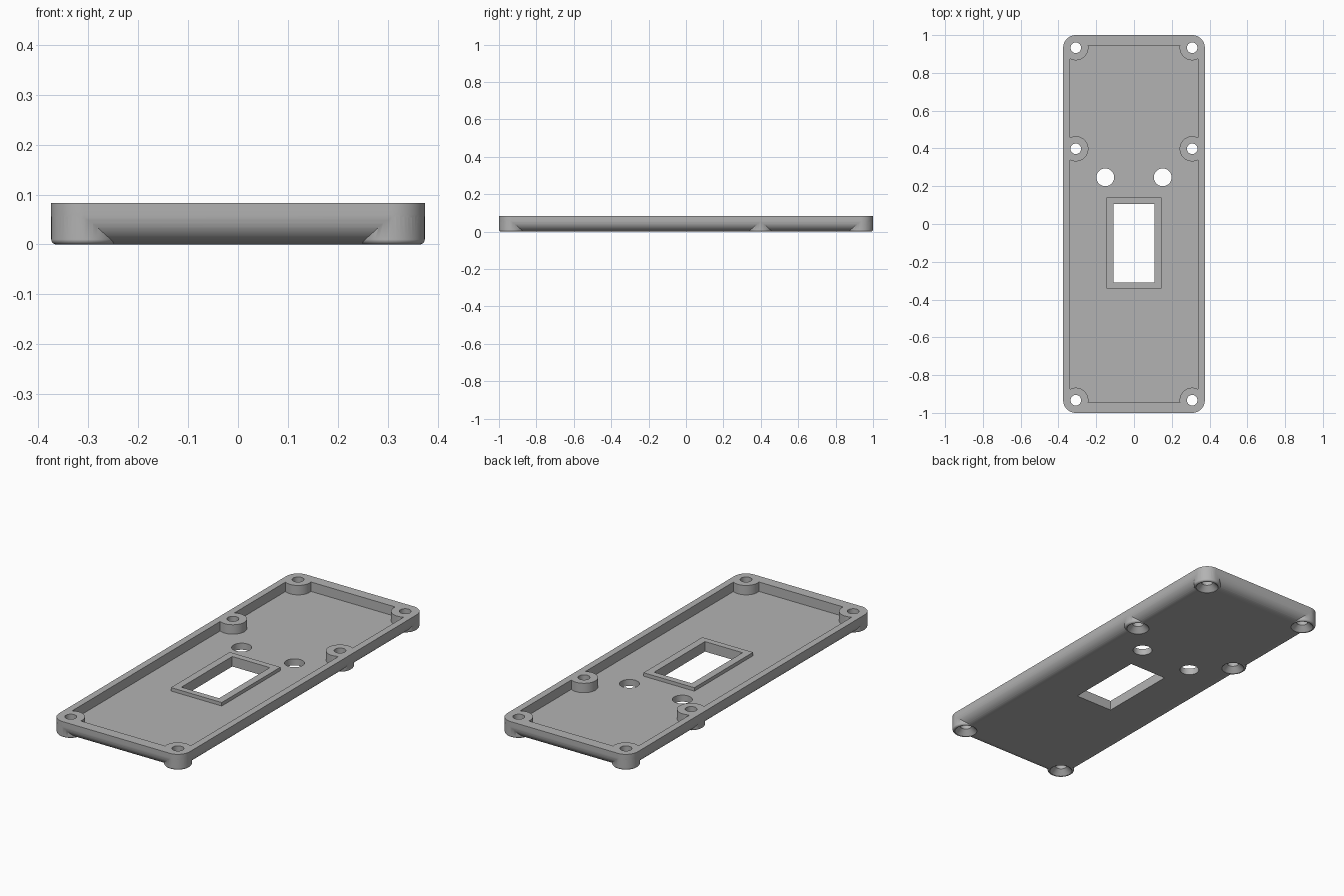
import bpy
import bmesh
import math

if "Cube" in bpy.data.objects:
    bpy.data.objects.remove(bpy.data.objects["Cube"], do_unlink=True)

HALF_X, HALF_Y, HEIGHT = 0.375, 1.0, 0.083
FLOOR = 0.034
CORNER = 0.067
FILLET = 0.06
SEGMENTS = 48

grey = bpy.data.materials.new("plain grey")
grey.use_nodes = True
colour = (0.45, 0.45, 0.45, 1)
grey.diffuse_color = colour
grey.node_tree.nodes["Principled BSDF"].inputs["Base Color"].default_value = colour


def loft(name, rings):
    """Solid through a stack of equal-length rings, capped at both ends."""
    bm = bmesh.new()
    loops = [[bm.verts.new(p) for p in ring] for ring in rings]
    n = len(loops[0])
    for a, b in zip(loops, loops[1:]):
        for i in range(n):
            j = (i + 1) % n
            bm.faces.new((a[i], a[j], b[j], b[i]))
    bm.faces.new(loops[0][::-1])
    bm.faces.new(loops[-1])
    bmesh.ops.recalc_face_normals(bm, faces=bm.faces)
    mesh = bpy.data.meshes.new(name)
    bm.to_mesh(mesh)
    bm.free()
    mesh.materials.append(grey)
    obj = bpy.data.objects.new(name, mesh)
    bpy.context.collection.objects.link(obj)
    return obj


def rounded_ring(inset, z, steps=12):
    r = CORNER - inset
    cx, cy = HALF_X - CORNER, HALF_Y - CORNER
    points = []
    for k, (sx, sy) in enumerate(((1, 1), (-1, 1), (-1, -1), (1, -1))):
        for i in range(steps + 1):
            a = math.pi / 2 * (k + i / steps)
            points.append((sx * cx + r * math.cos(a), sy * cy + r * math.sin(a), z))
    return points


def lathe(name, x, y, profile):
    turns = [2 * math.pi * i / SEGMENTS for i in range(SEGMENTS)]
    return loft(name, [[(x + r * math.cos(a), y + r * math.sin(a), z) for a in turns]
                       for r, z in profile])


def box(name, x, y0, y1, z0, z1):
    return loft(name, [[(-x, y0, z), (x, y0, z), (x, y1, z), (-x, y1, z)] for z in (z0, z1)])


def combine(target, tool, operation):
    tool.hide_render = True
    mod = target.modifiers.new(operation.lower(), "BOOLEAN")
    mod.operation = operation
    mod.solver = "EXACT"
    mod.object = tool
    bpy.context.view_layer.objects.active = target
    bpy.ops.object.modifier_apply(modifier=mod.name)
    bpy.data.objects.remove(tool, do_unlink=True)


# Shell with a rounded lower edge
arc = [math.pi / 2 * i / 10 for i in range(11)]
rings = [rounded_ring(FILLET * (1 - math.sin(a)), FILLET * (1 - math.cos(a))) for a in arc]
cover = loft("cover_plate", rings + [rounded_ring(0, HEIGHT)])

# Recess inside the rim
combine(cover, box("recess", 0.34, -0.945, 0.945, FLOOR, 0.2), "DIFFERENCE")

# Screw bosses with softened lower edge, then their countersunk holes
boss_r, soft = 0.0665, 0.01
boss_profile = [(boss_r - soft * (1 - math.sin(a)), soft * (1 - math.cos(a))) for a in arc[::2]]
boss_profile.append((boss_r, HEIGHT))
screws = [(sx * 0.308, y) for sx in (-1, 1) for y in (-0.933, 0.398, 0.933)]
for x, y in screws:
    combine(cover, lathe("screw_boss", x, y, boss_profile), "UNION")
for x, y in screws:
    hole = [(0.055, -0.02), (0.055, 0.001), (0.028, 0.028), (0.028, 0.2)]
    combine(cover, lathe("screw_hole", x, y, hole), "DIFFERENCE")

# Raised window frame and its opening
combine(cover, box("window_frame", 0.146, -0.342, 0.14, 0.02, FLOOR + 0.018), "UNION")
combine(cover, box("window_opening", 0.108, -0.31, 0.107, -0.1, 0.2), "DIFFERENCE")

# Pair of round button holes
for sx in (-1, 1):
    combine(cover, lathe("button_hole", sx * 0.152, 0.247, [(0.047, -0.1), (0.047, 0.2)]),
            "DIFFERENCE")

# Smooth curved walls, crisp edges
bpy.ops.object.select_all(action="DESELECT")
cover.select_set(True)
bpy.context.view_layer.objects.active = cover
bpy.ops.object.shade_smooth_by_angle(angle=math.radians(30))
weighted = cover.modifiers.new("weighted normals", "WEIGHTED_NORMAL")
weighted.keep_sharp = True
